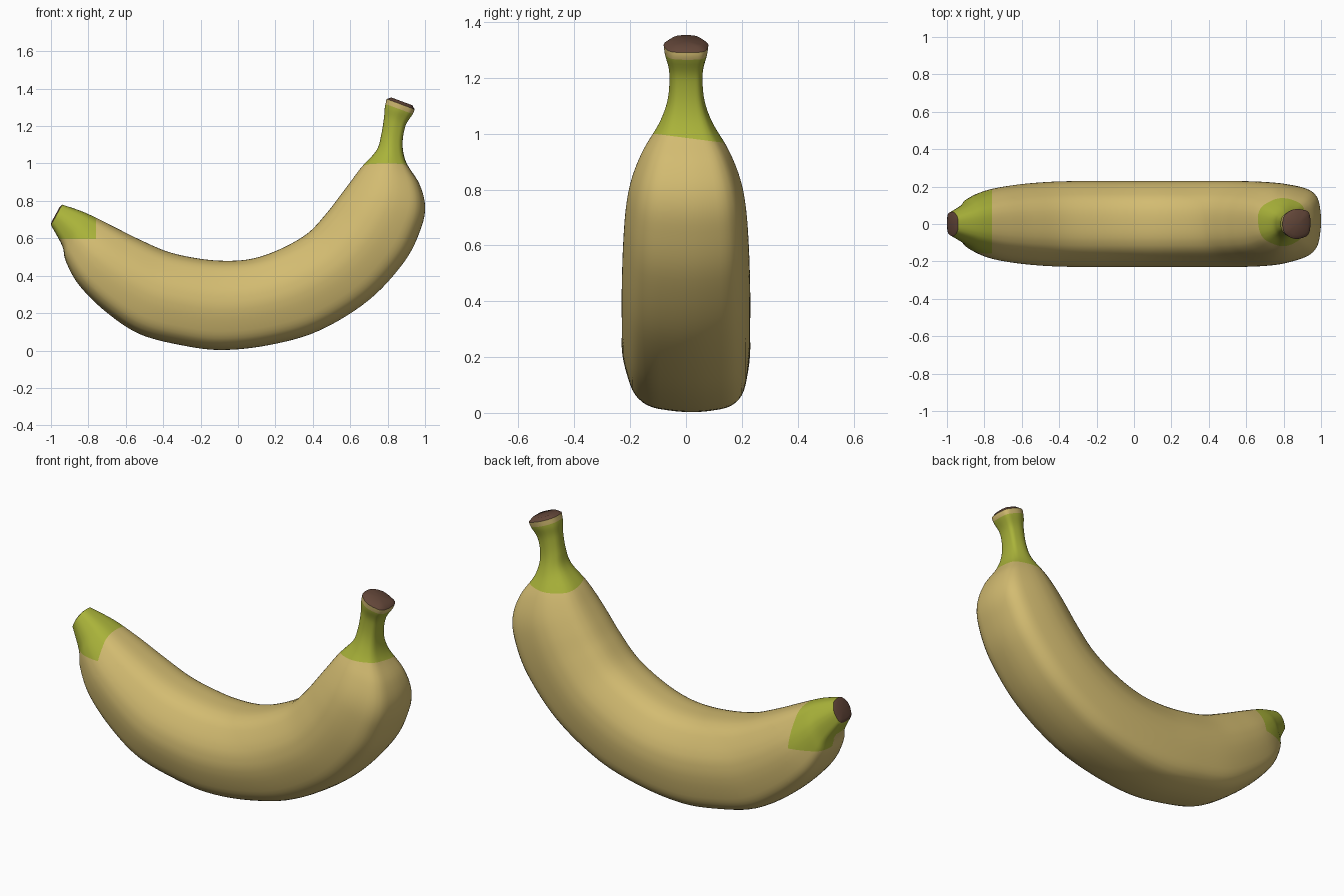
import bpy, bmesh
from mathutils import Vector

if "Cube" in bpy.data.objects:
    bpy.data.objects.remove(bpy.data.objects["Cube"])


def material(name, rgb):
    m = bpy.data.materials.new(name)
    m.diffuse_color = (*rgb, 1)
    m.use_nodes = True
    m.node_tree.nodes["Principled BSDF"].inputs["Base Color"].default_value = m.diffuse_color
    return m


# Stations along the fruit: outer edge x,z / inner edge x,z / half width in y
STATIONS = [
    (-1.0, .67, -.94, .78, .065), (-.94, .56, -.85, .75, .11),
    (-.92, .476, -.78, .72, .145), (-.85, .35, -.66, .66, .185),
    (-.71, .21, -.53, .595, .21), (-.53, .09, -.38, .53, .225),
    (-.31, .03, -.23, .495, .23), (-.09, .003, -.08, .48, .23),
    (.17, .03, .07, .49, .23), (.435, .107, .22, .54, .23),
    (.70, .27, .37, .625, .23), (.89, .476, .47, .73, .225),
    (.976, .647, .54, .82, .215), (1.0, .77, .60, .90, .195),
    (.97, .89, .66, .98, .155), (.90, 1.005, .74, 1.07, .095),
    (.88, 1.10, .765, 1.15, .065), (.895, 1.20, .78, 1.24, .06),
    (.935, 1.265, .785, 1.30, .075), (.944, 1.29, .795, 1.345, .08),
]
# Ridged cross-section: y, and -1 outer .. +1 inner
SECTION = [(.1, -1), (.85, -.88), (1, -.1), (.93, .4), (.5, 1),
           (-.5, 1), (-.93, .4), (-1, -.1), (-.75, -.88)]


def round_corners(pts, times=3, r=.22):
    pts = [Vector(p) for p in pts]
    for _ in range(times):
        out = []
        for a, b in zip(pts, pts[1:] + pts[:1]):
            out += [a.lerp(b, r), a.lerp(b, 1 - r)]
        pts = out
    lo = [min(p[i] for p in pts) for i in (0, 1)]
    hi = [max(p[i] for p in pts) for i in (0, 1)]
    return [[2 * (p[i] - lo[i]) / (hi[i] - lo[i]) - 1 for i in (0, 1)] for p in pts]


def spline(rows, steps=6):
    out = []
    for i in range(len(rows) - 1):
        a, b, c, d = (rows[min(max(i + k, 0), len(rows) - 1)] for k in (-1, 0, 1, 2))
        for s in range(steps):
            t = s / steps
            out.append([q + .5 * t * (r - p + t * (2*p - 5*q + 4*r - e + t * (3*(q - r) + e - p)))
                        for p, q, r, e in zip(a, b, c, d)])
    return out + [list(rows[-1])]


# Peel: loft the section through the stations
bm = bmesh.new()
section = round_corners(SECTION)
rings = []
for ox, oz, ix, iz, w in spline(STATIONS):
    rings.append([bm.verts.new(((ox + ix) / 2 + t * (ix - ox) / 2, y * w,
                                (oz + iz) / 2 + t * (iz - oz) / 2)) for y, t in section])
n = len(section)
for a, b in zip(rings, rings[1:]):
    for j in range(n):
        bm.faces.new((a[j], a[(j + 1) % n], b[(j + 1) % n], b[j]))

# Cut lines where the colours change
stem_n = Vector((.346, 0, .938))
stem_band = Vector((.87, 0, 1.318)) - stem_n * .028
green_n = Vector((0, .13, 1))
green_at = Vector((.8, 0, .985))


def cut(at, normal, test):
    faces = [f for f in bm.faces if test(f.calc_center_median())]
    geom = set(faces)
    for f in faces:
        geom.update(f.edges)
        geom.update(f.verts)
    bmesh.ops.bisect_plane(bm, geom=list(geom), plane_co=at, plane_no=normal)


cut(stem_band, stem_n, lambda c: c.z > 1.15)
cut(green_at, green_n, lambda c: c.x > .3 and c.z > .8)
cut(Vector((-.76, 0, 0)), Vector((1, 0, 0)), lambda c: c.x < -.6)
for z in (.595, .52):
    cut(Vector((0, 0, z)), Vector((0, 0, 1)), lambda c: c.x < -.6)

for f in bm.faces:
    c = f.calc_center_median()
    stem = c.x > .3 and (c - green_at).dot(green_n) > 0 and (c - stem_band).dot(stem_n) < 0
    tip = c.x < -.76 and c.z > (.595 if c.y < .03 else .52)
    f.material_index = 1 if stem or tip else 0


# Dry brown ends: a shallow dome on each end ring
def end_cap(ring, bulge):
    mid = sum((v.co for v in ring), Vector()) / n
    inner = [bm.verts.new(mid + (v.co - mid) * .75 + bulge) for v in ring]
    top = bm.verts.new(mid + bulge)
    for j in range(n):
        k = (j + 1) % n
        for vs in ((ring[j], ring[k], inner[k], inner[j]), (inner[j], inner[k], top)):
            bm.faces.new(vs).material_index = 2


end_cap(rings[0], Vector((-.005, 0, .003)))
end_cap(rings[-1], stem_n * .016)

bmesh.ops.recalc_face_normals(bm, faces=bm.faces[:])
mesh = bpy.data.meshes.new("banana_peel")
bm.to_mesh(mesh)
bm.free()
for m in (material("ripe_tan_yellow", (.65, .50, .165)),
          material("unripe_green", (.40, .45, .042)),
          material("dry_brown", (.125, .062, .041))):
    mesh.materials.append(m)
peel = bpy.data.objects.new("banana_peel", mesh)
bpy.context.collection.objects.link(peel)
bpy.context.view_layer.objects.active = peel
peel.select_set(True)
bpy.ops.object.shade_smooth_by_angle(angle=.7)
